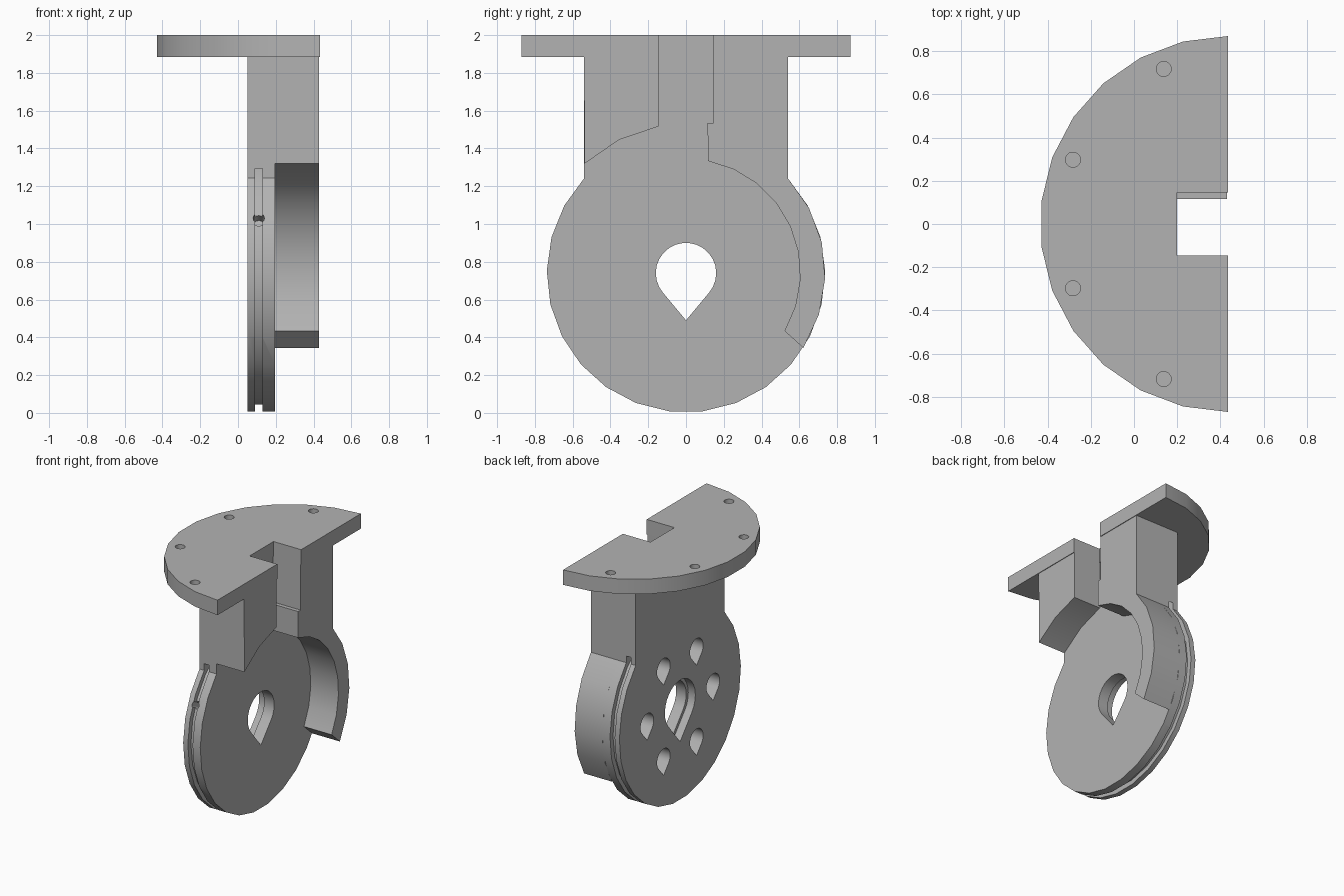
import bpy, bmesh, math
from mathutils import Vector

if "Cube" in bpy.data.objects:
    bpy.data.objects.remove(bpy.data.objects["Cube"], do_unlink=True)

grey = bpy.data.materials.new("plain grey")
grey.use_nodes = True
COLOUR = (0.45, 0.45, 0.45, 1)
grey.diffuse_color = COLOUR
grey.node_tree.nodes["Principled BSDF"].inputs["Base Color"].default_value = COLOUR

AXLE = 0.74      # height of the disc centre
R = 0.737        # disc radius
STEP = 360 / 26


def arc(radius, start, end, cy=0.0, cz=AXLE, step=STEP):
    """Points along an arc, both ends included."""
    n = max(1, round(abs(end - start) / step))
    angles = [math.radians(start + (end - start) * i / n) for i in range(n + 1)]
    return [(cy + radius * math.cos(a), cz + radius * math.sin(a)) for a in angles]


def teardrop(radius, cy=0.0, cz=AXLE):
    return arc(radius, -40, 220, cy, cz) + [(cy, cz - 1.56 * radius)]


def prism(name, points, low, high, axis="x"):
    """Extrude a closed outline along x (points are y, z) or z (points are x, y)."""
    bm = bmesh.new()
    place = (lambda p: (low, *p)) if axis == "x" else (lambda p: (*p, low))
    face = bm.faces.new([bm.verts.new(place(p)) for p in points])
    new = bmesh.ops.extrude_face_region(bm, geom=[face])["geom"]
    shift = Vector((high - low, 0, 0)) if axis == "x" else Vector((0, 0, high - low))
    bmesh.ops.translate(bm, vec=shift, verts=[v for v in new if isinstance(v, bmesh.types.BMVert)])
    bmesh.ops.recalc_face_normals(bm, faces=bm.faces)
    mesh = bpy.data.meshes.new(name)
    bm.to_mesh(mesh)
    bm.free()
    mesh.materials.append(grey)
    obj = bpy.data.objects.new(name, mesh)
    bpy.context.collection.objects.link(obj)
    return obj


def cut(obj, cutters):
    """Subtract each cutter in turn, then discard it."""
    for c in cutters:
        c.hide_render = True
        mod = obj.modifiers.new("cut", "BOOLEAN")
        mod.operation = "DIFFERENCE"
        mod.solver = "EXACT"
        mod.object = c
        graph = bpy.context.evaluated_depsgraph_get()
        mesh = bpy.data.meshes.new_from_object(obj.evaluated_get(graph))
        obj.modifiers.clear()
        obj.data = mesh
        bpy.data.objects.remove(c, do_unlink=True)


# Disc and neck share one flat plate
plate = prism("disc_and_neck",
              arc(R, 43, 90 - 5 * STEP) [:1] + [(0.54, 1.885), (-0.54, 1.885)]
              + arc(R, 137, 403)[:-1], 0.05, 0.195)

# Rim groove, running on into the neck
groove = prism("groove_cutter", arc(0.778, 0, 360)[:-1], 0.09, 0.13)
cut(groove, [prism("groove_core", arc(0.70, 0, 360)[:-1], 0.0, 0.3)])

# Axle hole with a wider seat behind, and six blind pockets
cutters = [groove,
           prism("axle_cutter", teardrop(0.16), 0, 0.3),
           prism("seat_cutter", teardrop(0.185), 0, 0.11)]
for i in range(6):
    a = math.radians(60 * i)
    cutters.append(prism("pocket_cutter",
                         teardrop(0.08, 0.4 * math.cos(a), AXLE + 0.4 * math.sin(a)), 0, 0.16))

# Small cord hole in the front of the rim
bpy.ops.mesh.primitive_cylinder_add(vertices=12, radius=0.03, depth=0.2,
                                    location=(0.11, -0.67, 1.03),
                                    rotation=(math.radians(67), 0, 0))
cutters.append(bpy.context.object)
cut(plate, cutters)

# Neck block on the front side, arched over the disc
front_block = prism("front_neck_block",
                    [(-0.145, 1.885), (-0.54, 1.885)] + arc(0.79, 132.8, 100.6), 0.195, 0.43)

# Neck block on the rear side, flowing into the curved rim guard
rear_guard = prism("rear_neck_and_guard",
                   [(0.145, 1.885), (0.54, 1.885)] + arc(R, 43, -32.5)
                   + arc(0.605, -30.4, 79) + [(0.115, 1.535), (0.145, 1.535)], 0.195, 0.43)

# Half-round mounting flange with a notch and blind screw holes
flange = prism("mounting_flange",
               arc(0.87, 90, 270, 0.435, 0)
               + [(0.435, -0.145), (0.2, -0.145), (0.2, 0.145), (0.435, 0.145)],
               1.885, 2, "z")
cut(flange, [prism("screw_cutter",
                   arc(0.035, 0, 360, 0.435 + 0.777 * math.cos(math.radians(a)),
                       0.777 * math.sin(math.radians(a)), 24)[:-1], 1.9, 2.1, "z")
             for a in (112.5, 157.5, 202.5, 247.5)])

# Smooth the curved walls, keep the edges crisp
bpy.ops.object.select_all(action="DESELECT")
for obj in (plate, front_block, rear_guard, flange):
    obj.select_set(True)
    bpy.context.view_layer.objects.active = obj
bpy.ops.object.shade_smooth_by_angle(angle=math.radians(30))
